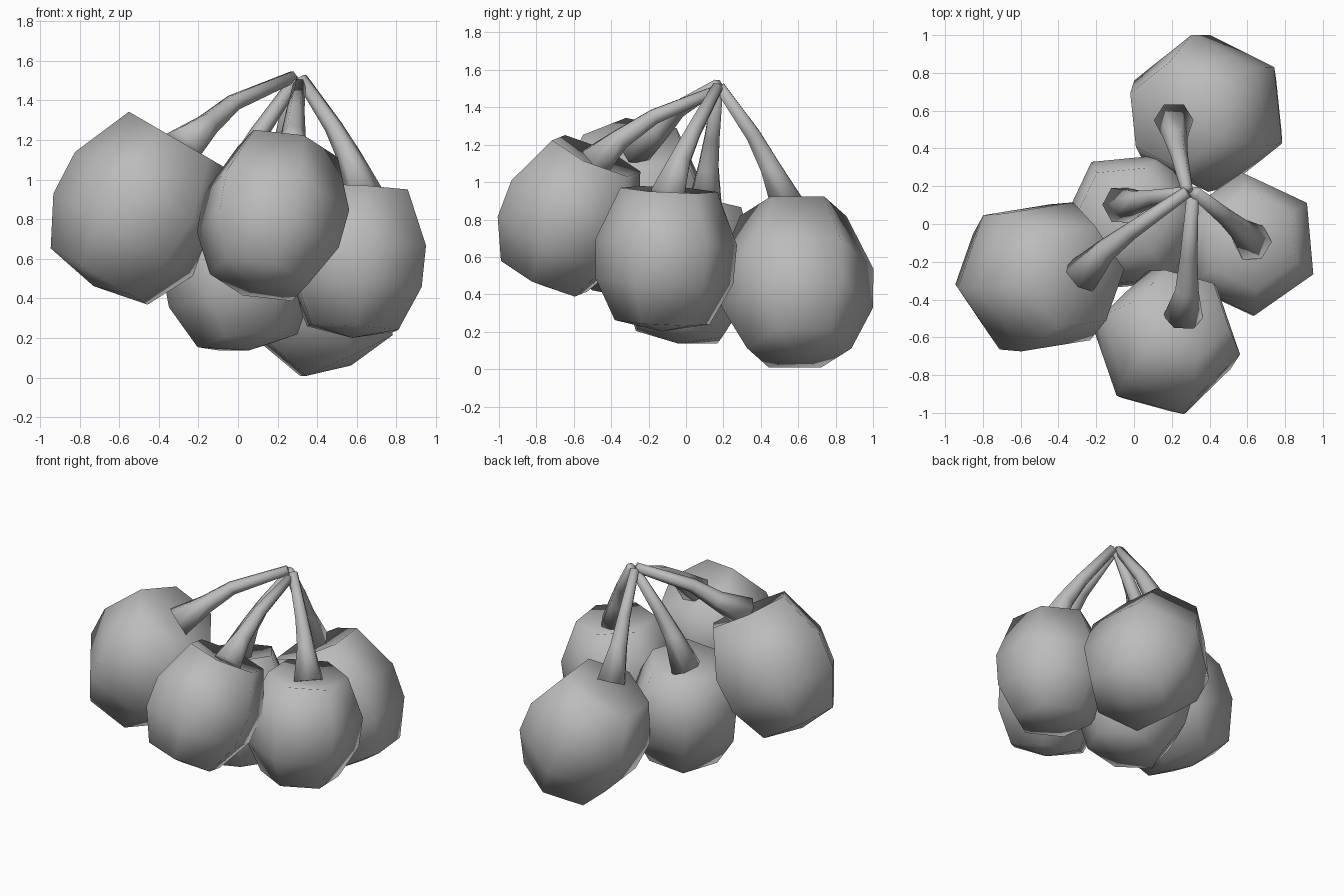
import bpy, bmesh, math
from mathutils import Vector

cube = bpy.data.objects.get("Cube")
if cube:
    bpy.data.objects.remove(cube)

GREY = (0.5, 0.5, 0.5, 1)
mat = bpy.data.materials.new("plain grey")
mat.use_nodes = True
mat.diffuse_color = GREY
mat.node_tree.nodes["Principled BSDF"].inputs["Base Color"].default_value = GREY

SIDES = 6
# Fruit half-section (radius, height): dimple, rim, belly, base, pole
FRUIT = [(0, .31), (.26, .37), (.38, .09), (.37, -.12), (.255, -.34), (0, -.39)]
STEM_RADII = [.032, .046, .062, .105]


def ring(bm, center, axis, radius, turn):
    """One ring of vertices around an axis, or a single pole vertex."""
    if radius == 0:
        return [bm.verts.new(center)]
    q = Vector((0, 0, 1)).rotation_difference(axis)
    angles = [math.radians(turn) + math.tau * i / SIDES for i in range(SIDES)]
    return [bm.verts.new(center + q @ Vector((math.cos(a), math.sin(a), 0)) * radius)
            for a in angles]


def loft(name, sections, turn):
    """Skin rings given as (center, axis, radius), listed from top to bottom."""
    bm = bmesh.new()
    rings = [ring(bm, c, a, r, turn) for c, a, r in sections]
    for top, low in zip(rings, rings[1:]):
        for i in range(SIDES):
            j = (i + 1) % SIDES
            quad = [top[i % len(top)], low[i % len(low)], low[j % len(low)], top[j % len(top)]]
            bm.faces.new(list(dict.fromkeys(quad)))
    for end in (rings[0], rings[-1]):
        if len(end) > 1:
            bm.faces.new(end)
    bmesh.ops.recalc_face_normals(bm, faces=bm.faces)
    for face in bm.faces:
        face.smooth = True
    mesh = bpy.data.meshes.new(name)
    bm.to_mesh(mesh)
    bm.free()
    mesh.materials.append(mat)
    bpy.context.collection.objects.link(bpy.data.objects.new(name, mesh))


def fruit(name, center, axis, scale, turn):
    c, a = Vector(center), Vector(axis).normalized()
    loft(name, [(c + a * h * scale, a, r * scale) for r, h in FRUIT], turn)


def stem(name, points):
    pts = [Vector(p) for p in points]
    sections = []
    for i, p in enumerate(pts):
        along = pts[max(i - 1, 0)] - pts[min(i + 1, len(pts) - 1)]
        sections.append((p, along.normalized(), STEM_RADII[i]))
    loft(name, sections, 0)


# Fruit: center, axis, scale, turn; then the stem path from the shared tip
CLUSTER = {
    "right": ((-.51, -.28, .84), (.5, 0, .86), 1.12, 8,
              [(.28, .17, 1.52), (-.02, -.04, 1.39), (-.15, -.14, 1.28), (-.28, -.28, 1.17)]),
    "front": ((.175, -.625, .805), (.2, .38, .88), 1.01, -14,
              [(.31, .14, 1.48), (.29, -.17, 1.35), (.28, -.35, 1.23), (.26, -.49, 1.1)]),
    "left": ((.6, -.11, .59), (.06, .05, 1), 1.0, 35,
             [(.32, .17, 1.51), (.48, .04, 1.27), (.56, -.03, 1.12), (.63, -.1, .92)]),
    "back": ((.39, .59, .45), (-.42, -.04, .9), 1.1, 36,
             [(.28, .18, 1.51), (.24, .36, 1.25), (.22, .45, 1.08), (.21, .55, .86)]),
    "middle": ((0, .01, .52), (-.14, .14, .98), 1.0, 5,
               [(.29, .17, 1.5), (.11, .14, 1.24), (.02, .12, 1.08), (-.07, .1, .86)]),
}
for place, (center, axis, scale, turn, path) in CLUSTER.items():
    fruit(place + "_fruit", center, axis, scale, turn)
    stem(place + "_stem", path)
